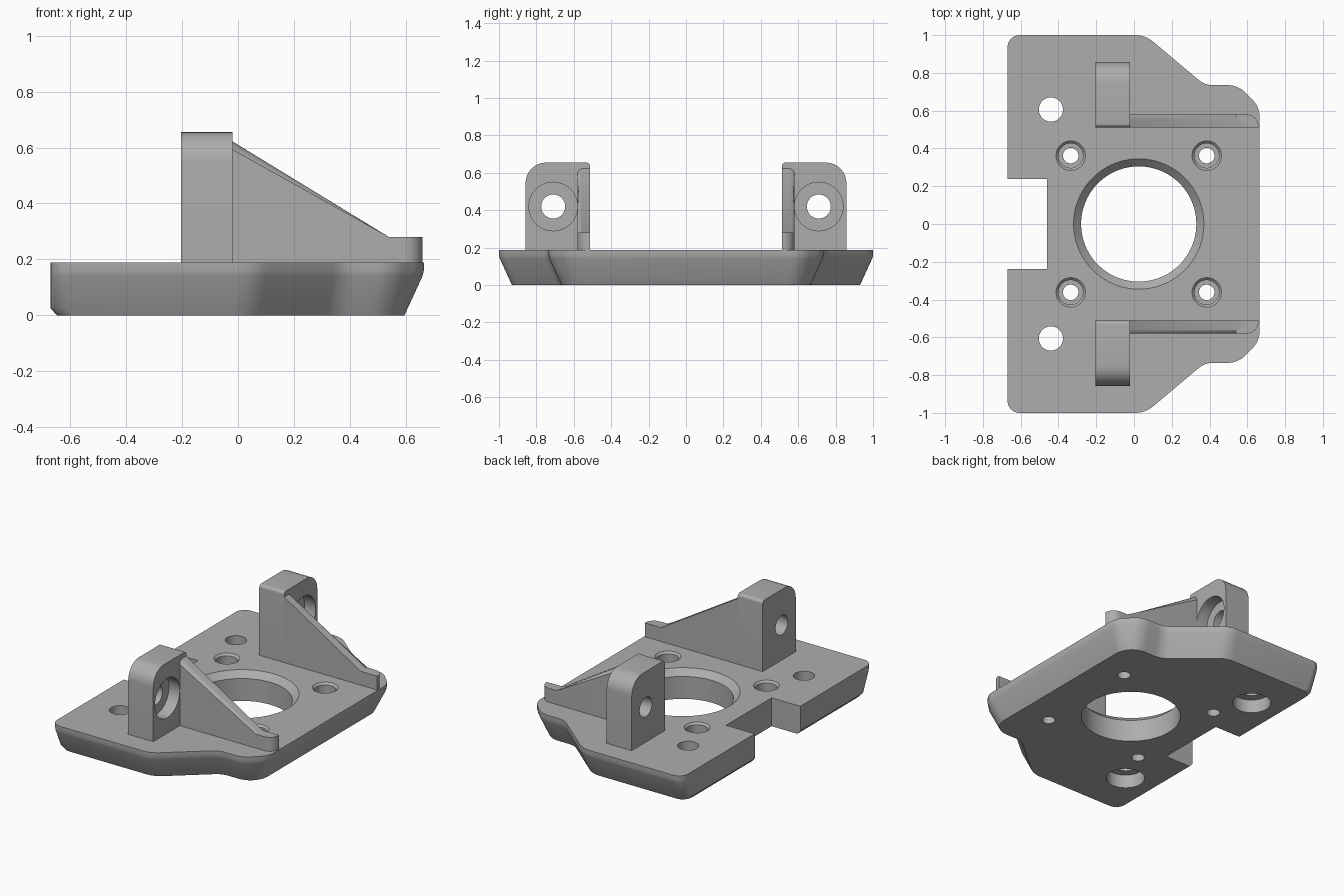
import bpy, bmesh, math
from mathutils import Matrix, Vector

if "Cube" in bpy.data.objects:
    bpy.data.objects.remove(bpy.data.objects["Cube"])

grey = bpy.data.materials.new("plain grey")
grey.use_nodes = True
grey.diffuse_color = (0.42, 0.42, 0.42, 1)
grey.node_tree.nodes["Principled BSDF"].inputs["Base Color"].default_value = grey.diffuse_color


def make(name, bm):
    bmesh.ops.recalc_face_normals(bm, faces=bm.faces)
    mesh = bpy.data.meshes.new(name)
    bm.to_mesh(mesh)
    bm.free()
    ob = bpy.data.objects.new(name, mesh)
    bpy.context.collection.objects.link(ob)
    mesh.materials.append(grey)
    return ob


def fillet(corners, steps=8):
    """Round each (x, y, radius) corner of a closed outline."""
    out = []
    for i, (x, y, r) in enumerate(corners):
        p = Vector((x, y))
        if r == 0:
            out.append(p)
            continue
        a = (Vector(corners[i - 1][:2]) - p).normalized()
        b = (Vector(corners[(i + 1) % len(corners)][:2]) - p).normalized()
        half = a.angle(b) / 2
        centre = p + (a + b).normalized() * (r / math.sin(half))
        start = p + a * (r / math.tan(half)) - centre
        end = p + b * (r / math.tan(half)) - centre
        sweep = math.atan2(start.x * end.y - start.y * end.x, start.dot(end))
        for k in range(steps + 1):
            out.append(centre + Matrix.Rotation(sweep * k / steps, 2) @ start)
    return out


def loft(rings):
    """Skin equal-length rings of 3D points and cap both ends."""
    bm = bmesh.new()
    rows = [[bm.verts.new(p) for p in ring] for ring in rings]
    n = len(rows[0])
    for lo, hi in zip(rows, rows[1:]):
        for i in range(n):
            j = (i + 1) % n
            bm.faces.new((lo[i], lo[j], hi[j], hi[i]))
    bm.faces.new(rows[0])
    bm.faces.new(rows[-1])
    return bm


def lathe_cutter(profile, place, segments=48):
    """Turned cutter from (radius, height) pairs."""
    turns = [math.tau * k / segments for k in range(segments)]
    bm = loft([[(r * math.cos(t), r * math.sin(t), z) for t in turns] for r, z in profile])
    bm.transform(place)
    return make("hole_cutter", bm)


def cut(ob, cutters):
    for c in cutters:
        mod = ob.modifiers.new("hole", "BOOLEAN")
        mod.operation = "DIFFERENCE"
        mod.solver = "EXACT"
        mod.object = c
    graph = bpy.context.evaluated_depsgraph_get()
    baked = bpy.data.meshes.new_from_object(ob.evaluated_get(graph))
    ob.modifiers.clear()
    ob.data = baked
    for c in cutters:
        bpy.data.objects.remove(c)


def smooth(ob):
    bpy.ops.object.select_all(action="DESELECT")
    ob.select_set(True)
    bpy.context.view_layer.objects.active = ob
    bpy.ops.object.shade_smooth_by_angle(angle=math.radians(32))


# Base plate: tapered below, notched on one side
TOP = 0.188


def plate_ring(z, inset, left):
    d = inset
    half = [(0.665 - d, 0.62 - d * 0.4, 0.13), (0.55 - d * 0.4, 0.735 - d, 0.13),
            (0.375 - d * 0.36, 0.735 - d, 0.12), (0.06 - d * 0.36, 1 - d, 0.15),
            (left, 1 - d, 0.065), (left, 0.238, 0), (-0.46, 0.238, 0)]
    other = [(x, -y, r) for x, y, r in reversed(half)]
    return [(p.x, p.y, z) for p in fillet(half + other)]


plate = make("base_plate", loft([
    plate_ring(0, 0.07, -0.648), plate_ring(0.025, 0.058, -0.67),
    plate_ring(0.14, 0.005, -0.67), plate_ring(0.16, 0, -0.67), plate_ring(TOP, 0, -0.67)]))

# Central bore, screw holes and large holes recessed from below
cutters = [lathe_cutter([(0.305, -0.1), (0.305, TOP - 0.04), (0.345, TOP), (0.345, 0.3)],
                        Matrix.Translation((0.025, 0, 0)), 96)]
for side in (-1, 1):
    for x in (-0.335, 0.385):
        cutters.append(lathe_cutter(
            [(0.041, -0.1), (0.041, 0.07), (0.065, 0.07), (0.065, TOP - 0.013),
             (0.078, TOP), (0.078, 0.3)], Matrix.Translation((x, side * 0.362, 0))))
    cutters.append(lathe_cutter(
        [(0.118, -0.1), (0.118, 0.09), (0.064, 0.09), (0.064, 0.3)],
        Matrix.Translation((-0.44, side * 0.606, 0))))
cut(plate, cutters)
smooth(plate)

# Upright lugs and their sloping gussets, mirrored front and back
for side, word in ((-1, "front"), (1, "back")):
    section = fillet([(0.512, TOP, 0), (0.858, TOP, 0), (0.858, 0.655, 0.11), (0.512, 0.655, 0.02)])
    lug = make(word + "_lug", loft([[(x, side * p.x, p.y) for p in section] for x in (-0.203, -0.02)]))
    axis = Matrix.Translation((0, side * 0.71, 0.42)) @ Matrix.Rotation(math.pi / 2, 4, "Y")
    cut(lug, [lathe_cutter([(0.064, -0.4), (0.064, -0.1), (0.13, -0.1), (0.13, 0.1)], axis)])
    smooth(lug)

    profile = [(-0.02, TOP), (0.66, TOP), (0.66, 0.28), (0.54, 0.28), (-0.02, 0.622)]
    bm = loft([[(x, side * y, z) for x, z in profile] for y in (0.512, 0.58)])
    outer = [e for e in bm.edges if all(abs(v.co.y) > 0.57 for v in e.verts)]
    end = [e for e in outer if all(v.co.x > 0.65 for v in e.verts)]
    bmesh.ops.bevel(bm, geom=end, offset=0.064, segments=8, profile=0.5, affect="EDGES")
    slope = [e for e in bm.edges if all(abs(v.co.y) > 0.57 and v.co.z > 0.27 and v.co.x < 0.55
                                        for v in e.verts)]
    bmesh.ops.bevel(bm, geom=slope, offset=0.025, segments=5, profile=0.5, affect="EDGES")
    smooth(make(word + "_gusset", bm))
